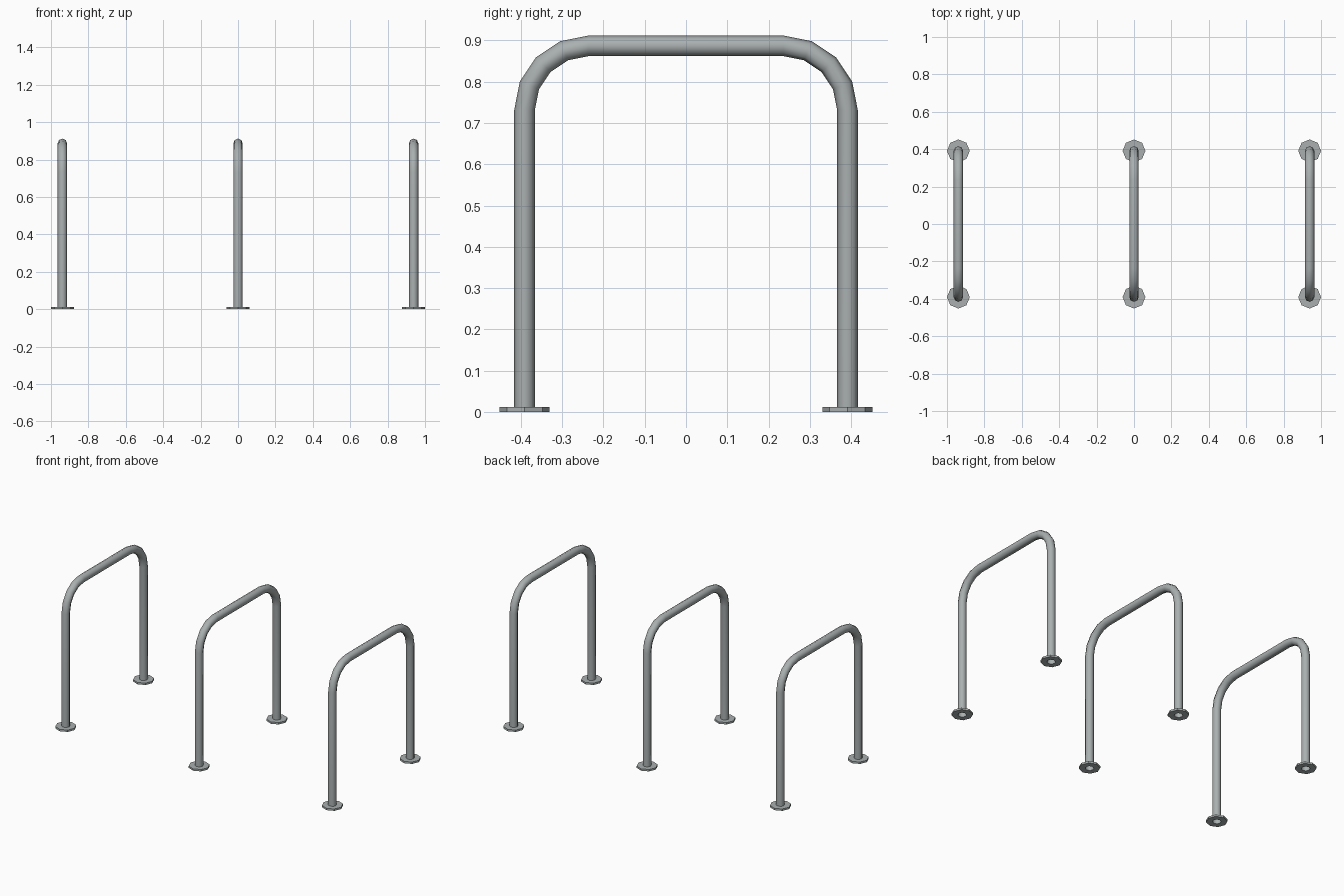
import bpy, bmesh
from math import sin, cos, pi, radians
from mathutils import Vector

cube = bpy.data.objects.get("Cube")
if cube:
    bpy.data.objects.remove(cube)

steel = bpy.data.materials.new("galvanised steel grey")
steel.use_nodes = True
colour = (0.40, 0.43, 0.43, 1)
steel.diffuse_color = colour
steel.node_tree.nodes["Principled BSDF"].inputs["Base Color"].default_value = colour

SIDES = 8
TUBE_R, PLATE_R, PLATE_H = 0.025, 0.061, 0.012
LEG_Y, TOP_Z, BEND = 0.391, 0.887, 0.155
SPACING = 0.939


def add_object(name, bm, x):
    bmesh.ops.recalc_face_normals(bm, faces=bm.faces)
    mesh = bpy.data.meshes.new(name)
    bm.to_mesh(mesh)
    bm.free()
    mesh.materials.append(steel)
    obj = bpy.data.objects.new(name, mesh)
    obj.location.x = x
    bpy.context.collection.objects.link(obj)
    return obj


def bridge(bm, a, b):
    for i in range(len(a)):
        j = (i + 1) % len(a)
        bm.faces.new((a[i], a[j], b[j], b[i]))


def hoop(name, x):
    # Centre line as (y, z, direction angle): up one leg, over, down the other
    path = [(-LEG_Y, 0, pi / 2)]
    for side, start in ((-1, pi), (1, pi / 2)):
        for i in range(5):
            t = start - i * pi / 8
            path.append((side * (LEG_Y - BEND) + BEND * cos(t),
                         TOP_Z - BEND + BEND * sin(t), t - pi / 2))
    path.append((LEG_Y, 0, -pi / 2))
    bm = bmesh.new()
    rings = []
    for y, z, heading in path:
        normal = Vector((0, -sin(heading), cos(heading)))
        rings.append([bm.verts.new(Vector((0, y, z)) + TUBE_R * (
            normal * cos(2 * pi * k / SIDES) + Vector((1, 0, 0)) * sin(2 * pi * k / SIDES)))
            for k in range(SIDES)])
    for a, b in zip(rings, rings[1:]):
        bridge(bm, a, b)
    obj = add_object(name, bm, x)
    for p in obj.data.polygons:
        p.use_smooth = True


def base_plates(name, x):
    # Octagonal flanges with a hole for the tube
    bm = bmesh.new()
    for y in (-LEG_Y, LEG_Y):
        rings = [[bm.verts.new((r * cos(2 * pi * k / SIDES), y + r * sin(2 * pi * k / SIDES), z))
                  for k in range(SIDES)]
                 for r, z in ((TUBE_R, 0), (PLATE_R, 0), (PLATE_R, PLATE_H), (TUBE_R, PLATE_H))]
        for a, b in zip(rings, rings[1:]):
            bridge(bm, a, b)
    add_object(name, bm, x)


for label, x in (("right", -SPACING), ("middle", 0), ("left", SPACING)):
    hoop(label + "_hoop", x)
    base_plates(label + "_base_plates", x)
